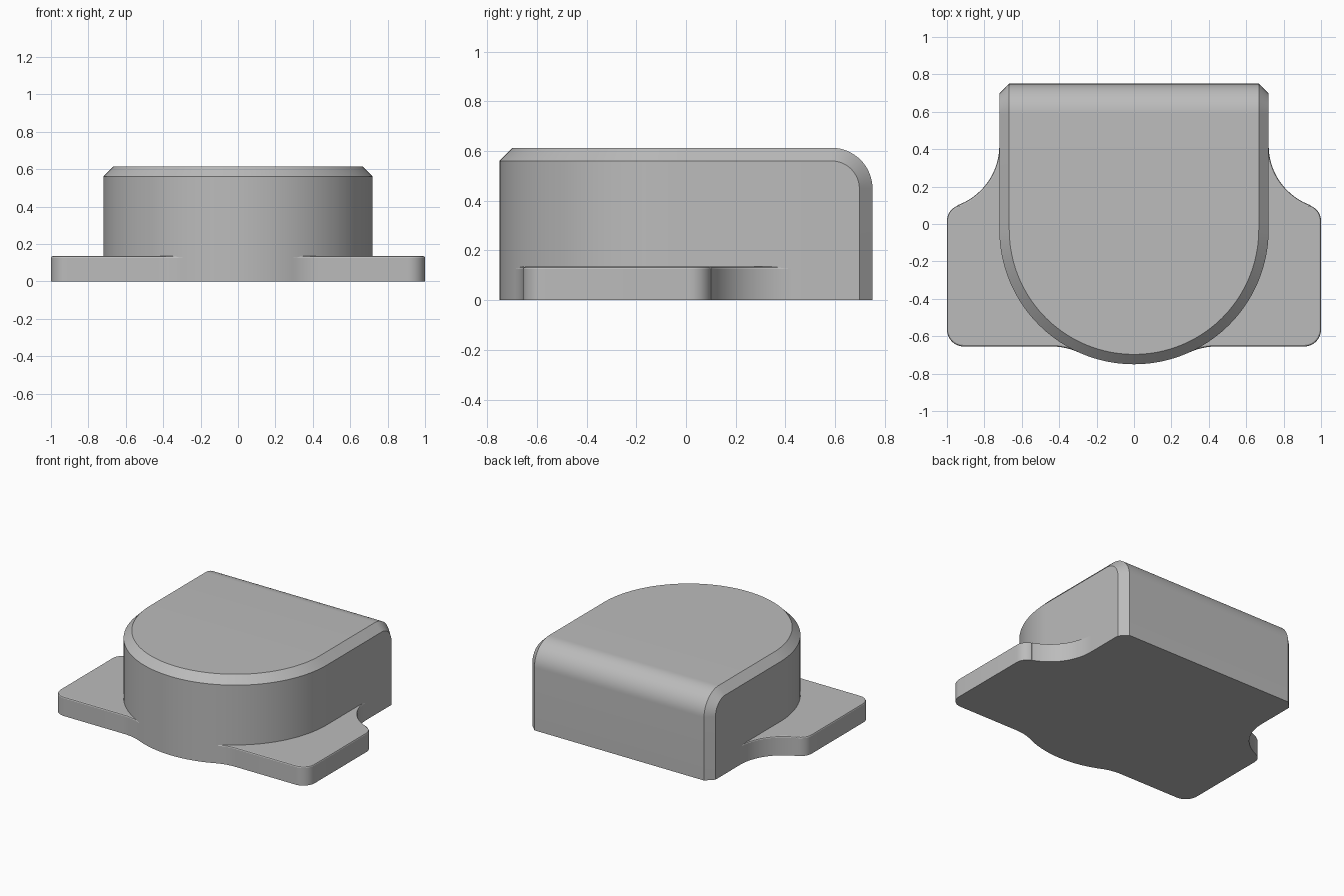
import bpy, bmesh
from math import sin, cos, radians

cube = bpy.data.objects.get("Cube")
if cube:
    bpy.data.objects.remove(cube, do_unlink=True)

grey = bpy.data.materials.new("plain grey")
grey.use_nodes = True
grey.diffuse_color = (0.5, 0.5, 0.5, 1)
grey.node_tree.nodes["Principled BSDF"].inputs["Base Color"].default_value = (0.5, 0.5, 0.5, 1)


def arc(cx, cy, r, start, end, n):
    """Points on an arc, angles in degrees."""
    angles = [radians(start + (end - start) * i / n) for i in range(n + 1)]
    return [(cx + r * cos(a), cy + r * sin(a)) for a in angles]


def finish(bm, name):
    """Turn a half-model into a mirrored, smooth-shaded object."""
    bmesh.ops.remove_doubles(bm, verts=bm.verts, dist=1e-5)
    bmesh.ops.recalc_face_normals(bm, faces=bm.faces)
    mesh = bpy.data.meshes.new(name)
    bm.to_mesh(mesh)
    bm.free()
    mesh.materials.append(grey)
    ob = bpy.data.objects.new(name, mesh)
    bpy.context.collection.objects.link(ob)
    mirror = ob.modifiers.new("Mirror", 'MIRROR')
    mirror.use_clip = True
    bpy.ops.object.select_all(action='DESELECT')
    ob.select_set(True)
    bpy.context.view_layer.objects.active = ob
    bpy.ops.object.shade_smooth_by_angle(angle=radians(25))
    return ob


# Main dimensions
WIDTH, BACK, HEIGHT = 0.72, 0.75, 0.613
FRONT_Y, CHAMFER, ROLL = -0.03, 0.053, 0.165


def rail(inset):
    """Edge line: up the back corner, over the rolled edge, round the front."""
    x, r = WIDTH - inset, ROLL - CHAMFER + inset
    cy, cz = BACK - ROLL, HEIGHT - ROLL
    points = [(x, cy + r, 0)]
    points += [(x, y, z) for y, z in arc(cy, cz, r, 0, 90, 16)]
    points += [(px, py, cz + r) for px, py in arc(0, FRONT_Y, x, 0, -90, 40)]
    return points


# Body: strips between floor line, wall edge, chamfer edge and centre line
outer, inner = rail(0), rail(CHAMFER)
foot = [(x, y, 0) for x, y, z in outer]
centre = [(0, y, z) for x, y, z in inner]
bm = bmesh.new()
rows = [[bm.verts.new(p) for p in row] for row in (foot, outer, inner, centre)]
for a, b in zip(rows, rows[1:]):
    for i in range(len(a) - 1):
        bm.faces.new((a[i], a[i + 1], b[i + 1], b[i]))
bmesh.ops.remove_doubles(bm, verts=bm.verts, dist=1e-5)

# Body underside
floor = [centre[0], inner[0], foot[0]] + foot[18:]
bm.faces.new([bm.verts.new(p) for p in floor])
finish(bm, "rounded_body")

# Side flanges: front blend, two rounded corners, scooped rear blend
outline = arc(0.44, -1.001, 0.346, 114.4, 90, 10)
outline += arc(0.91, -0.565, 0.09, -90, 0, 10)
outline += arc(0.913, 0.016, 0.087, 0, 70, 10)
outline += arc(1.06, 0.42, 0.34, 250, 180, 20)
outline += [(0.6, 0.42), (0.6, -0.2), (0.25, -0.6)]
bm = bmesh.new()
base = bm.faces.new([bm.verts.new((x, y, 0)) for x, y in outline])
lid = bmesh.ops.extrude_face_region(bm, geom=[base], use_keep_orig=True)["geom"]
top = next(f for f in lid if isinstance(f, bmesh.types.BMFace))
for v in top.verts:
    v.co.z = 0.126
bmesh.ops.recalc_face_normals(bm, faces=bm.faces)

# Small softened edge around the flange top
for inset, rise in ((0.003, 0.006), (0.006, 0.003)):
    bmesh.ops.inset_region(bm, faces=[top], thickness=inset, use_even_offset=True)
    for v in top.verts:
        v.co.z += rise
finish(bm, "side_flanges")
